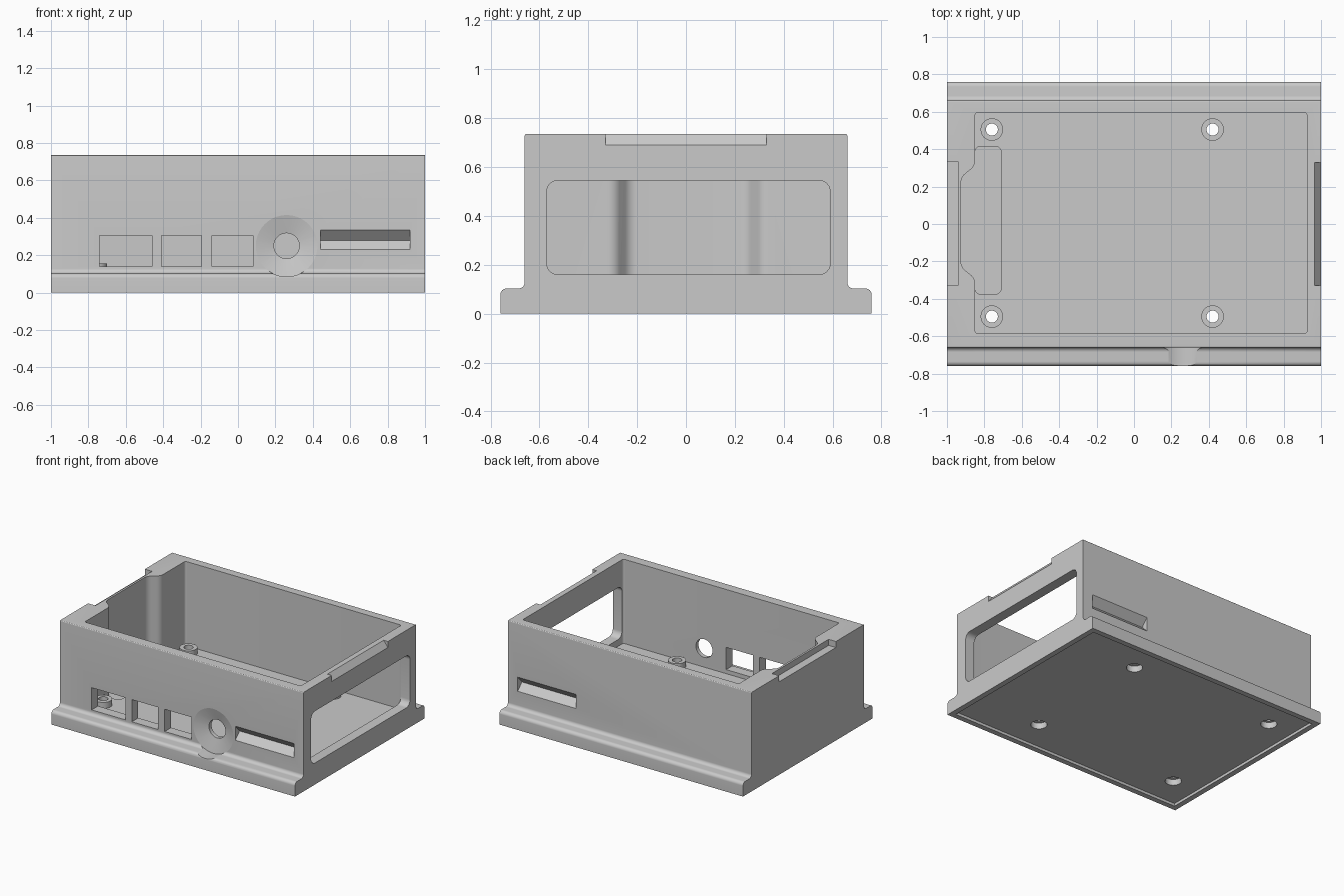
import bpy, bmesh, math
from mathutils import Vector

if "Cube" in bpy.data.objects:
    bpy.data.objects.remove(bpy.data.objects["Cube"], do_unlink=True)

grey = bpy.data.materials.new("plain grey")
grey.use_nodes = True
COLOUR = (0.59, 0.59, 0.59, 1)
grey.diffuse_color = COLOUR
grey.node_tree.nodes["Principled BSDF"].inputs["Base Color"].default_value = COLOUR


def rounded(corners, steps=6):
    """Outline from (u, v, radius) corners, each filleted by its radius."""
    out, n = [], len(corners)
    for i, (u, v, r) in enumerate(corners):
        p = Vector((u, v))
        if not r:
            out.append(p)
            continue
        a = (Vector(corners[i - 1][:2]) - p).normalized()
        b = (Vector(corners[(i + 1) % n][:2]) - p).normalized()
        half = a.angle(b) / 2
        centre = p + (a + b).normalized() * (r / math.sin(half))
        start = p + a * (r / math.tan(half)) - centre
        end = p + b * (r / math.tan(half)) - centre
        for k in range(steps + 1):
            out.append(centre + start.lerp(end, k / steps).normalized() * r)
    return out


def box_outline(u0, u1, v0, v1, r=0):
    return rounded([(u0, v0, r), (u1, v0, r), (u1, v1, r), (u0, v1, r)])


def circle(u, v, r, n=40):
    return [Vector((u + r * math.cos(math.tau * k / n), v + r * math.sin(math.tau * k / n)))
            for k in range(n)]


def loft(name, axis, low, a, b, high=None):
    """Solid between outline `low` at a and outline `high` at b along an axis."""
    place = {"x": lambda p, d: (d, p.x, p.y),
             "y": lambda p, d: (p.x, d, p.y),
             "z": lambda p, d: (p.x, p.y, d)}[axis]
    bm = bmesh.new()
    lo = [bm.verts.new(place(p, a)) for p in low]
    hi = [bm.verts.new(place(p, b)) for p in (high or low)]
    bm.faces.new(lo)
    bm.faces.new(hi)
    n = len(lo)
    for i in range(n):
        j = (i + 1) % n
        bm.faces.new((lo[i], lo[j], hi[j], hi[i]))
    bmesh.ops.recalc_face_normals(bm, faces=bm.faces)
    mesh = bpy.data.meshes.new(name)
    bm.to_mesh(mesh)
    bm.free()
    mesh.materials.append(grey)
    obj = bpy.data.objects.new(name, mesh)
    bpy.context.collection.objects.link(obj)
    return obj


def combine(target, tool, operation="DIFFERENCE"):
    mod = target.modifiers.new(tool.name, "BOOLEAN")
    mod.operation, mod.object, mod.solver = operation, tool, "EXACT"
    bpy.context.view_layer.objects.active = target
    bpy.ops.object.modifier_apply(modifier=mod.name)
    bpy.data.objects.remove(tool, do_unlink=True)


FLOOR, TOP, WALL = 0.11, 0.735, 0.66

# Outer shell: side profile with filleted flanges
half = [(0.76, 0, 0), (0.76, 0.103, 0.025), (WALL, 0.103, 0.025), (WALL, TOP, 0.006)]
profile = half + [(-y, z, r) for y, z, r in reversed(half)]
case = loft("enclosure_case", "x", rounded(profile), -1, 1)

# Main cavity, with the left-hand wall bulging outward in the middle
bulge = [(-0.85, 0.31, 0.06), (-0.925, 0.25, 0.06), (-0.925, -0.23, 0.06), (-0.85, -0.29, 0.06)]
cavity = rounded([(0.925, -0.585, 0.015), (0.925, 0.595, 0.015), (-0.85, 0.595, 0.015),
                  *bulge, (-0.85, -0.585, 0.015)])
combine(case, loft("cavity", "z", cavity, FLOOR, 1))

# Card pocket sunk into the floor
pocket = rounded([(-0.71, -0.375, 0.03), (-0.71, 0.415, 0.03), (-0.85, 0.415, 0.03),
                  *bulge, (-0.85, -0.375, 0.03)])
combine(case, loft("card_pocket", "z", pocket, 0.065, FLOOR + 0.01))

# Shallow recess under the base
combine(case, loft("base_recess", "z", box_outline(-0.96, 0.96, -0.72, 0.72), -0.1, 0.02))

# Side window and front port openings
combine(case, loft("side_window", "x", box_outline(-0.57, 0.59, 0.16, 0.545, 0.045), 0.8, 1.1))
for x0, x1 in ((-0.74, -0.46), (-0.41, -0.195), (-0.14, 0.08)):
    combine(case, loft("port", "y", box_outline(x0, x1, 0.14, 0.305), -0.9, -0.5))

# Power jack: clearance through the flange, countersink and hole
JX, JZ = 0.26, 0.25
combine(case, loft("jack_clearance", "y", circle(JX, JZ, 0.165), -0.9, -WALL))
combine(case, loft("jack_countersink", "y", circle(JX, JZ, 0.167), -WALL - 0.001, -0.615,
                   circle(JX, JZ, 0.07)))
combine(case, loft("jack_hole", "y", circle(JX, JZ, 0.068), -0.9, -0.5))

# V-shaped grip slots on front and back
for s in (-1, 1):
    groove = [Vector((s * y, z)) for y, z in
              ((0.7, 0.335), (WALL, 0.335), (0.61, 0.28), (WALL, 0.23), (0.7, 0.23))]
    combine(case, loft("grip_slot", "x", groove, 0.44, 0.92))

# Latch notches in the top of both end walls
combine(case, loft("latch_step", "x", box_outline(-0.33, 0.335, 0.69, 0.9), -1.1, -0.94))
wedge = [Vector(p) for p in ((0.965, 0.8), (0.965, TOP), (1, 0.69), (1.1, 0.69), (1.1, 0.8))]
combine(case, loft("latch_wedge", "y", wedge, -0.33, 0.33))

# Board standoffs with through holes, counterbored from below
for x in (-0.76, 0.42):
    for y in (-0.495, 0.505):
        combine(case, loft("standoff", "z", circle(x, y, 0.06), FLOOR - 0.03, 0.155), "UNION")
        combine(case, loft("counterbore", "z", circle(x, y, 0.055), -0.1, 0.065))
        combine(case, loft("screw_hole", "z", circle(x, y, 0.032), -0.1, 0.3))

bpy.ops.object.select_all(action="DESELECT")
case.select_set(True)
bpy.context.view_layer.objects.active = case
bpy.ops.object.shade_smooth_by_angle(angle=math.radians(30))
